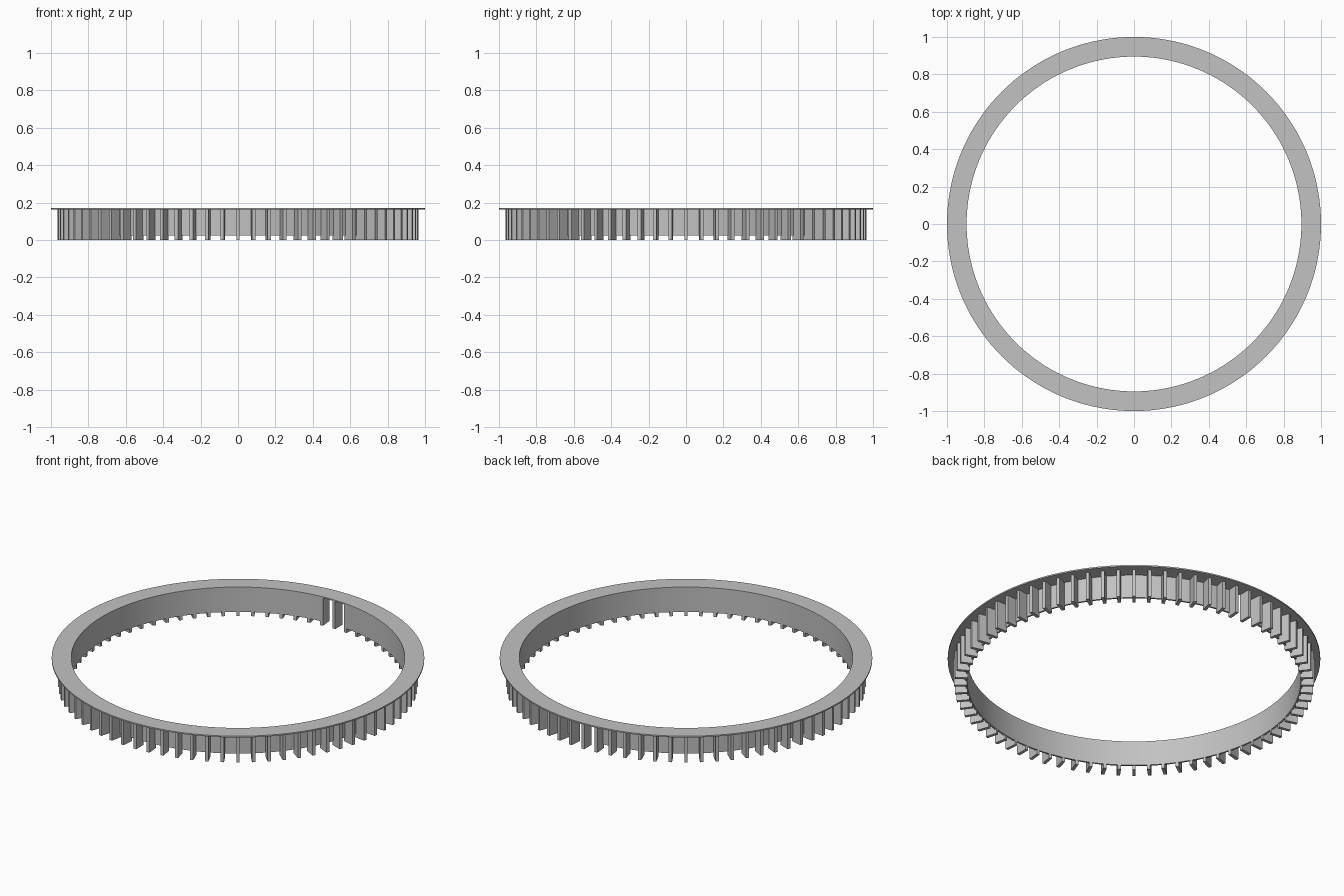
import bpy, bmesh
from math import radians, sin, cos
from mathutils import Matrix

cube = bpy.data.objects.get("Cube")
if cube:
    bpy.data.objects.remove(cube, do_unlink=True)

grey = bpy.data.materials.new("plain grey")
grey.use_nodes = True
colour = (0.54, 0.54, 0.54, 1)
grey.diffuse_color = colour
grey.node_tree.nodes["Principled BSDF"].inputs["Base Color"].default_value = colour

INNER, FLANGE_OUT, FIN_OUT = 0.895, 1.0, 0.965
WALL = 0.01
TOP, FLANGE_Z, WALL_Z = 0.172, 0.164, 0.025
FINS = 72


def finish(bm, name, smooth=False):
    bmesh.ops.recalc_face_normals(bm, faces=bm.faces[:])
    mesh = bpy.data.meshes.new(name)
    bm.to_mesh(mesh)
    bm.free()
    mesh.materials.append(grey)
    obj = bpy.data.objects.new(name, mesh)
    bpy.context.collection.objects.link(obj)
    if smooth:
        bpy.ops.object.select_all(action='DESELECT')
        obj.select_set(True)
        bpy.context.view_layer.objects.active = obj
        bpy.ops.object.shade_smooth_by_angle(angle=radians(30))
    return obj


def ring(name, r0, r1, z0, z1, start=0, sweep=360, steps=144):
    """Rectangular section swept round z, capped if the sweep is open."""
    bm = bmesh.new()
    closed = sweep == 360
    section = [(r0, z0), (r1, z0), (r1, z1), (r0, z1)]
    loops = []
    for i in range(steps if closed else steps + 1):
        a = radians(start + sweep * i / steps)
        loops.append([bm.verts.new((r * cos(a), r * sin(a), z)) for r, z in section])
    for i in range(steps):
        p, q = loops[i], loops[(i + 1) % len(loops)]
        for j in range(4):
            k = (j + 1) % 4
            bm.faces.new((p[j], q[j], q[k], p[k]))
    if not closed:
        bm.faces.new(loops[0])
        bm.faces.new(loops[-1])
    return finish(bm, name, True)


# Thin top flange
ring("top_flange", INNER, FLANGE_OUT, FLANGE_Z, TOP)

# Inner wall, open over two fin bays at the back
ring("inner_wall", INNER, INNER + WALL, WALL_Z, FLANGE_Z, 95, 350, 140)

# Radial fins under the flange, reaching below the wall
bm = bmesh.new()
fin_in = INNER + 0.001
for i in range(FINS):
    bmesh.ops.create_cube(bm, size=1, matrix=(
        Matrix.Rotation(radians(360 * i / FINS), 4, 'Z')
        @ Matrix.Translation(((fin_in + FIN_OUT) / 2, 0, FLANGE_Z / 2))
        @ Matrix.Diagonal((FIN_OUT - fin_in, 0.018, FLANGE_Z, 1))))
finish(bm, "radial_fins")
